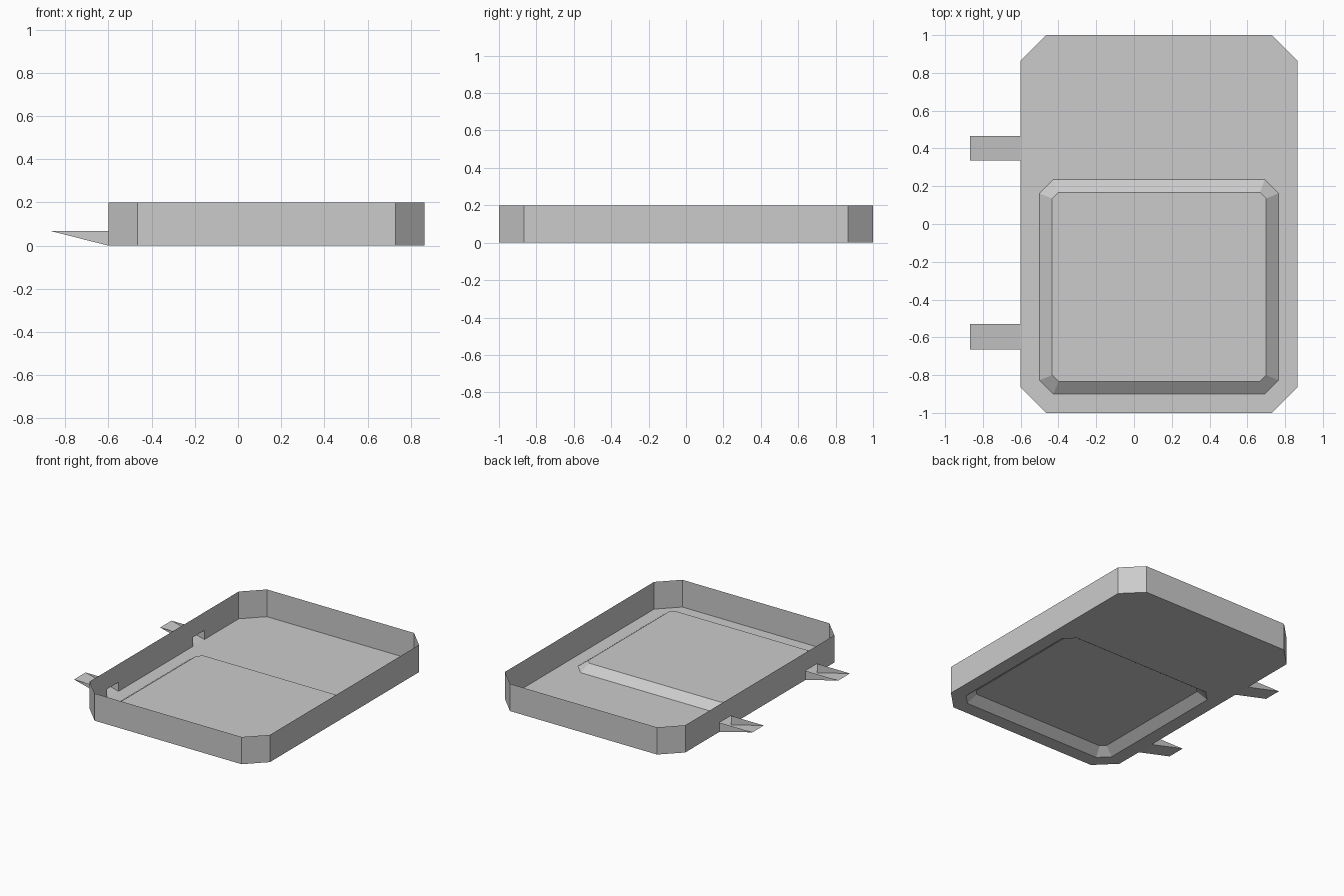
import bpy

if "Cube" in bpy.data.objects:
    bpy.data.objects.remove(bpy.data.objects["Cube"])

H = 0.20          # wall height
LIP = 0.067       # spout opening height
LEFT, RIGHT, TIP = -0.60, 0.865, -0.867
SPOUTS = [(-0.665, -0.53), (0.335, 0.467)]


def make(name, verts, faces):
    mesh = bpy.data.meshes.new(name)
    mesh.from_pydata(verts, [], faces)
    obj = bpy.data.objects.new(name, mesh)
    bpy.context.collection.objects.link(obj)
    return obj


def octagon(x0, x1, y0, y1, c, z):
    """Rectangle with cut corners, counter-clockwise, starting at front left."""
    return [(x0 + c, y0, z), (x1 - c, y0, z), (x1, y0 + c, z), (x1, y1 - c, z),
            (x1 - c, y1, z), (x0 + c, y1, z), (x0, y1 - c, z), (x0, y0 + c, z)]


# Floor sheet with the raised, bevelled panel pressed into it
rings = [octagon(LEFT, RIGHT, -1, 1, 0.135, 0),
         octagon(-0.50, 0.765, -0.90, 0.235, 0.073, 0),
         octagon(-0.433, 0.70, -0.833, 0.168, 0.033, 0.05)]
faces = [tuple(range(16, 24))]
for r in (0, 8):
    for i in range(8):
        j = (i + 1) % 8
        faces.append((r + i, r + j, r + 8 + j, r + 8 + i))
make("tray_floor", sum(rings, []), faces)

# Thin walls: seven plain sides, left side is a strip with two openings
verts = rings[0] + octagon(LEFT, RIGHT, -1, 1, 0.135, H)
faces = [(i, (i + 1) % 8, 8 + (i + 1) % 8, 8 + i) for i in range(8) if i != 6]
ys = [-0.865] + [y for s in SPOUTS for y in s] + [0.865]
for k in range(5):
    a, b = ys[k], ys[k + 1]
    for z0, z1 in ((0, LIP), (LIP, H)):
        if k % 2 and z0 == 0:
            continue
        n = len(verts)
        verts += [(LEFT, b, z0), (LEFT, a, z0), (LEFT, a, z1), (LEFT, b, z1)]
        faces.append((n, n + 1, n + 2, n + 3))
make("tray_walls", verts, faces)

# Spouts: open-topped ramps with triangular cheeks
for name, (a, b) in zip(("front_spout", "back_spout"), SPOUTS):
    make(name,
         [(LEFT, a, 0), (LEFT, b, 0), (TIP, b, LIP), (TIP, a, LIP),
          (LEFT, a, LIP), (LEFT, b, LIP)],
         [(0, 1, 2, 3), (0, 4, 3), (1, 2, 5)])
